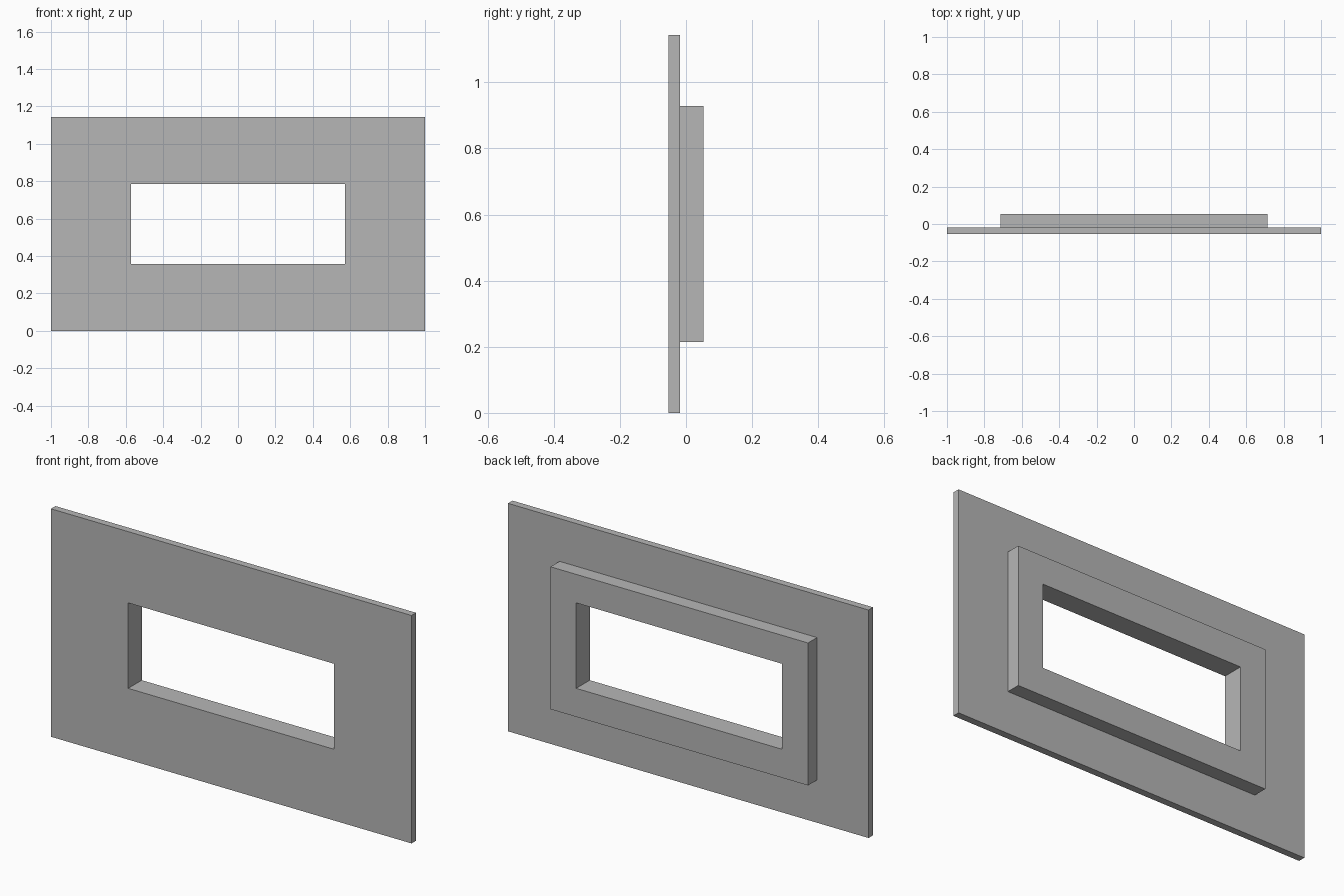
import bpy
import bmesh

cube = bpy.data.objects.get("Cube")
if cube:
    bpy.data.objects.remove(cube, do_unlink=True)

# Overall dimensions
CENTRE_Z = 0.5714
FRONT, STEP, BACK = -0.0536, -0.0179, 0.0536
PLATE = (1.0, 0.5714)      # half width, half height
COLLAR = (0.7143, 0.3571)
OPENING = (0.5714, 0.2143)

grey = bpy.data.materials.new("plain_grey")
grey.use_nodes = True
colour = (0.47, 0.47, 0.47, 1)
grey.diffuse_color = colour
grey.node_tree.nodes["Principled BSDF"].inputs["Base Color"].default_value = colour


def rectangle_loop(bm, half_size, y):
    """Four corner vertices of an upright rectangle at depth y."""
    hx, hz = half_size
    corners = ((-1, -1), (1, -1), (1, 1), (-1, 1))
    return [bm.verts.new((sx * hx, y, CENTRE_Z + sz * hz)) for sx, sz in corners]


# Flanged frame: a stepped section carried round the rectangular opening
section = [
    (OPENING, FRONT), (PLATE, FRONT), (PLATE, STEP),
    (COLLAR, STEP), (COLLAR, BACK), (OPENING, BACK),
]
bm = bmesh.new()
loops = [rectangle_loop(bm, size, y) for size, y in section]
for a, b in zip(loops, loops[1:] + loops[:1]):
    for i in range(4):
        j = (i + 1) % 4
        bm.faces.new((a[i], a[j], b[j], b[i]))
bmesh.ops.recalc_face_normals(bm, faces=bm.faces)

mesh = bpy.data.meshes.new("flanged_frame")
bm.to_mesh(mesh)
bm.free()
mesh.materials.append(grey)
frame = bpy.data.objects.new("flanged_frame", mesh)
bpy.context.collection.objects.link(frame)
